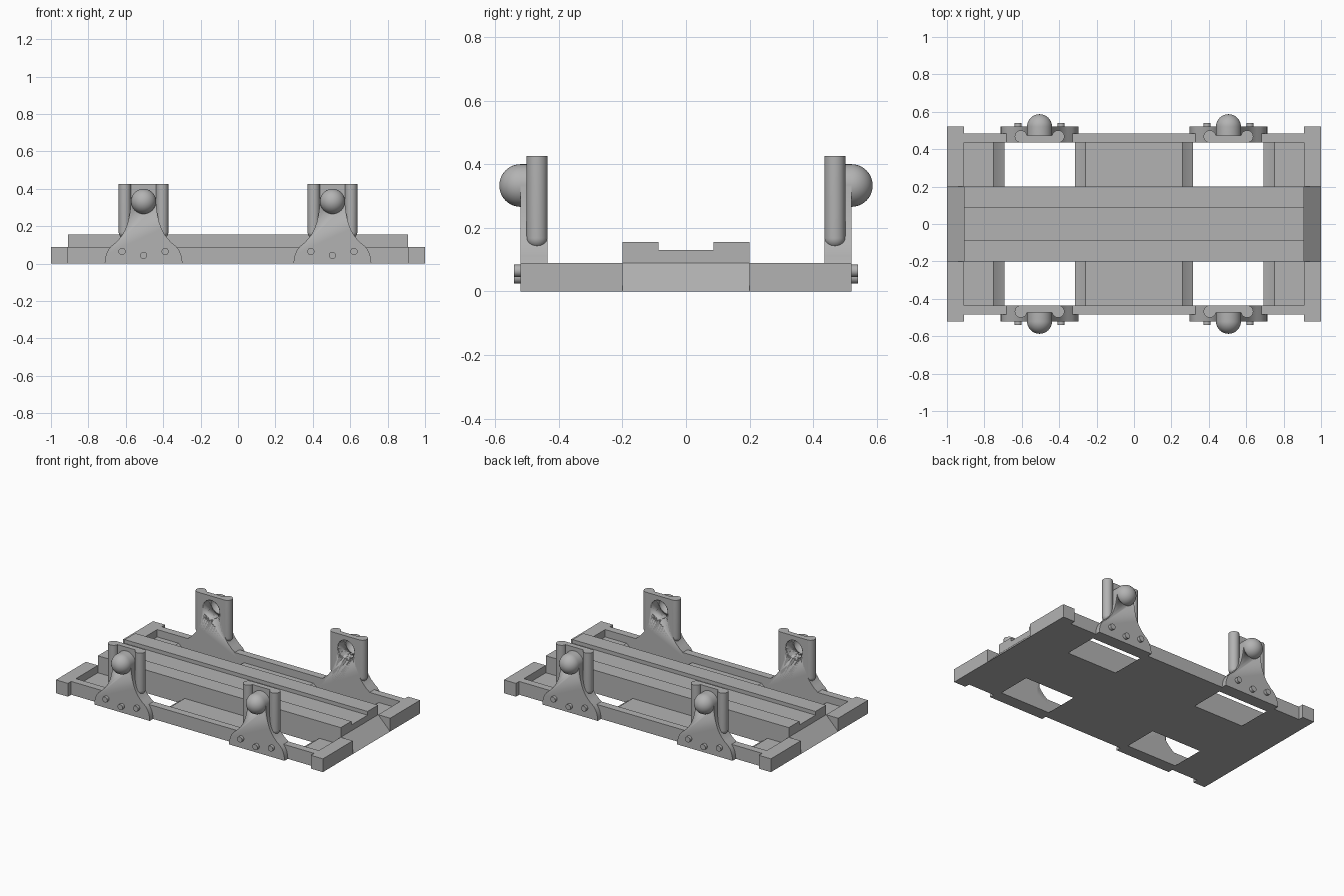
import bpy, bmesh, math
from mathutils import Matrix, Vector

if "Cube" in bpy.data.objects:
    bpy.data.objects.remove(bpy.data.objects["Cube"])

grey = bpy.data.materials.new("plain grey")
grey.diffuse_color = (0.45, 0.45, 0.45, 1)
grey.use_nodes = True
grey.node_tree.nodes["Principled BSDF"].inputs["Base Color"].default_value = grey.diffuse_color

CX, HUB_Z, HUB_R = 0.505, 0.333, 0.067   # bracket centre, ball height, ball radius
IN_Y, OUT_Y = 0.435, 0.52                # inner and outer bracket faces


def finish(name, bm, mirror=(False, False), smooth=False):
    bmesh.ops.recalc_face_normals(bm, faces=bm.faces)
    me = bpy.data.meshes.new(name)
    bm.to_mesh(me)
    bm.free()
    me.materials.append(grey)
    ob = bpy.data.objects.new(name, me)
    bpy.context.collection.objects.link(ob)
    if smooth:
        select(ob)
        bpy.ops.object.shade_smooth_by_angle(angle=math.radians(35))
    if any(mirror):
        m = ob.modifiers.new("mirror", 'MIRROR')
        m.use_axis = (mirror[0], mirror[1], False)
        m.use_mirror_merge = False
    return ob


def select(ob):
    bpy.ops.object.select_all(action='DESELECT')
    ob.select_set(True)
    bpy.context.view_layer.objects.active = ob


def prism(name, pts, axis, lo, hi, **kw):
    """Extrude a profile along x (points are y,z) or y (points are x,z)."""
    bm = bmesh.new()
    place = (lambda a, b: (lo, a, b)) if axis == 'x' else (lambda a, b: (a, lo, b))
    f = bm.faces.new([bm.verts.new(place(a, b)) for a, b in pts])
    r = bmesh.ops.extrude_face_region(bm, geom=[f])
    step = Vector((hi - lo, 0, 0)) if axis == 'x' else Vector((0, hi - lo, 0))
    bmesh.ops.translate(bm, vec=step, verts=[v for v in r["geom"] if isinstance(v, bmesh.types.BMVert)])
    return finish(name, bm, **kw)


def box(name, x0, x1, y0, y1, z0, z1, **kw):
    return prism(name, [(x0, z0), (x1, z0), (x1, z1), (x0, z1)], 'y', y0, y1, **kw)


def rod(bm, r, a, b, seg=32):
    a, b = Vector(a), Vector(b)
    rot = (b - a).to_track_quat('Z', 'Y').to_matrix().to_4x4()
    bmesh.ops.create_cone(bm, cap_ends=True, segments=seg, radius1=r, radius2=r,
                          depth=(b - a).length, matrix=Matrix.Translation((a + b) / 2) @ rot)


def lathe(name, prof, base, axis, seg=40, **kw):
    """Revolve (radius, distance) points about the y or z axis through base."""
    bm = bmesh.new()
    d = Vector((0, 1, 0)) if axis == 'y' else Vector((0, 0, 1))
    side = Vector((1, 0, 0))
    vs = [bm.verts.new(Vector(base) + d * t + side * r) for r, t in prof]
    es = [bm.edges.new(p) for p in zip(vs, vs[1:])]
    bmesh.ops.spin(bm, geom=vs + es, cent=base, axis=d, angle=2 * math.pi, steps=seg)
    bmesh.ops.remove_doubles(bm, verts=bm.verts, dist=1e-5)
    return finish(name, bm, **kw)


def capsule(r, start, centre):
    dome = [(r * math.cos(i * math.pi / 24), centre + r * math.sin(i * math.pi / 24)) for i in range(12)]
    return [(0, start), (r, start)] + dome + [(0, centre + r)]


def cut(ob, cutter):
    m = ob.modifiers.new("cut", 'BOOLEAN')
    m.operation, m.solver, m.object = 'DIFFERENCE', 'EXACT', cutter
    select(ob)
    bpy.ops.object.modifier_move_to_index(modifier="cut", index=0)
    bpy.ops.object.modifier_apply(modifier="cut")


# floor with four curved wheel wells
floor = box("floor", -0.91, 0.91, -IN_Y, IN_Y, 0, 0.04)
for sx in (-1, 1):
    for sy in (-1, 1):
        bm = bmesh.new()
        rod(bm, 0.38, (sx * CX, sy * 0.2, 0.33), (sx * CX, sy * 0.6, 0.33), 96)
        well = finish("well_cutter", bm)
        cut(floor, well)
        bpy.data.objects.remove(well)
select(floor)
bpy.ops.object.shade_smooth_by_angle(angle=math.radians(20))

# outer frame: long rails, end beams and sloped end ramps
box("side_rail", -0.91, 0.91, IN_Y, 0.485, 0, 0.09, mirror=(False, True))
box("end_beam", 0.91, 1, 0.2, 0.52, 0, 0.09, mirror=(True, True))
prism("end_ramp", [(0.91, 0), (1, 0), (0.91, 0.09)], 'y', -0.2, 0.2, mirror=(True, False))

# grooved central beam
prism("centre_beam", [(-0.2, 0), (0.2, 0), (0.2, 0.155), (0.087, 0.155), (0.087, 0.13),
                      (-0.087, 0.13), (-0.087, 0.155), (-0.2, 0.155)], 'x', -0.91, 0.91)

# flared bracket body with a round top
BOTH = dict(mirror=(True, True), smooth=True)
half = [(0.208, 0), (0.206, 0.025), (0.2, 0.05), (0.19, 0.072), (0.174, 0.093), (0.15, 0.112),
        (0.128, 0.135), (0.11, 0.16), (0.096, 0.187), (0.084, 0.22), (0.075, 0.26), (0.069, 0.3)]
arch = [(HUB_R * math.cos(i * math.pi / 20), HUB_Z + HUB_R * math.sin(i * math.pi / 20)) for i in range(21)]
outline = half + arch + [(-x, z) for x, z in reversed(half)]
body = prism("bracket_body", [(CX + x, z) for x, z in outline], 'y', IN_Y, OUT_Y, **BOTH)

# upright web between the two columns
web = box("bracket_web", CX - 0.1, CX + 0.1, IN_Y, 0.472, 0.09, 0.425, mirror=(True, True))

# ball on the outside, hollowed from the inside
hub = (CX, 0, HUB_Z)
ball = lathe("ball_cap", capsule(HUB_R, IN_Y + 0.02, OUT_Y), hub, 'y', **BOTH)
socket = lathe("socket_cutter", capsule(0.062, 0.4, OUT_Y), hub, 'y', smooth=True)
for part in (body, web, ball):
    cut(part, socket)
bpy.data.objects.remove(socket)

# round-bottomed columns
for i, dx in enumerate((-0.1, 0.1)):
    r = 0.033
    prof = [(a, -b) for a, b in capsule(r, -0.425, -0.168)]
    lathe(f"column_{i + 1}", prof, (CX + dx, IN_Y + r, 0), 'z', 28, **BOTH)

# three bolt heads per bracket
bm = bmesh.new()
for dx, z in ((-0.115, 0.065), (0, 0.044), (0.115, 0.065)):
    rod(bm, 0.019, (CX + dx, 0.5, z), (CX + dx, 0.54, z), 20)
finish("bolts", bm, **BOTH)
